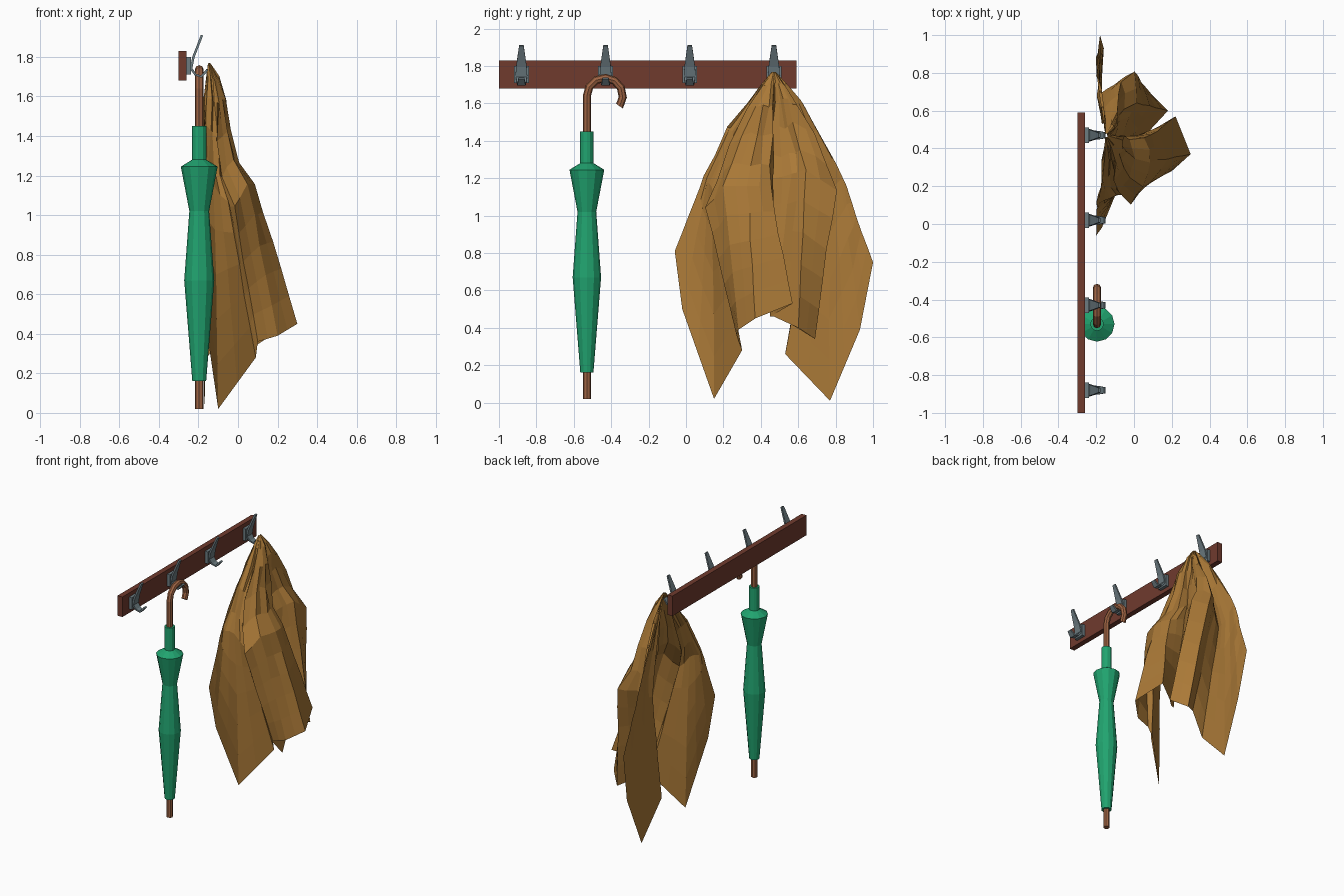
import bpy, bmesh, math, random
from mathutils import Vector

cube = bpy.data.objects.get("Cube")
if cube:
    bpy.data.objects.remove(cube)
random.seed(4)


def material(name, rgb):
    m = bpy.data.materials.new(name)
    m.use_nodes = True
    m.diffuse_color = (*rgb, 1)
    m.node_tree.nodes["Principled BSDF"].inputs["Base Color"].default_value = (*rgb, 1)
    return m


MAHOGANY = material("mahogany", (0.16, 0.043, 0.027))
STEEL = material("steel", (0.15, 0.2, 0.22))
GREEN = material("green_fabric", (0.015, 0.37, 0.16))
WOOD = material("light_wood", (0.34, 0.125, 0.055))
CLOTH = material("ochre_cloth", (0.4, 0.19, 0.038))


def loft(name, rings, mat, solid=True):
    """Skin a list of equal-length point rings; solid ones are closed and capped."""
    bm = bmesh.new()
    rows = [[bm.verts.new(p) for p in ring] for ring in rings]
    n = len(rows[0])
    for a, b in zip(rows, rows[1:]):
        for i in range(n if solid else n - 1):
            j = (i + 1) % n
            bm.faces.new((a[i], a[j], b[j], b[i]))
    if solid:
        bm.faces.new(rows[0])
        bm.faces.new(rows[-1])
        bmesh.ops.recalc_face_normals(bm, faces=bm.faces[:])
    mesh = bpy.data.meshes.new(name)
    bm.to_mesh(mesh)
    bm.free()
    mesh.materials.append(mat)
    ob = bpy.data.objects.new(name, mesh)
    bpy.context.collection.objects.link(ob)
    return ob


def box(name, x, y, z, mat):
    rings = [[(x[0], y[0], h), (x[1], y[0], h), (x[1], y[1], h), (x[0], y[1], h)] for h in z]
    return loft(name, rings, mat)


def strip(name, y, path, mat, thick=0.006):
    """Flat tapered bar following (x, z, half width) points."""
    rings = []
    for i, (x, z, w) in enumerate(path):
        a, b = path[max(i - 1, 0)], path[min(i + 1, len(path) - 1)]
        t = Vector((b[0] - a[0], b[1] - a[1])).normalized() * thick
        rings.append([(x - t.y, y - w, z + t.x), (x - t.y, y + w, z + t.x),
                      (x + t.y, y + w, z - t.x), (x + t.y, y - w, z - t.x)])
    return loft(name, rings, mat)


# Wall board
box("wall_board", (-0.3, -0.26), (-1, 0.59), (1.68, 1.83), MAHOGANY)

# Four coat hooks: plate, long upper prong, short lower prong
for k in range(4):
    y = -0.88 + 0.45 * k
    box(f"hook_plate_{k}", (-0.26, -0.237), (y - 0.04, y + 0.04), (1.71, 1.8), STEEL)
    strip(f"hook_upper_prong_{k}", y,
          [(-0.237, 1.74, 0.032), (-0.225, 1.8, 0.028), (-0.182, 1.91, 0.012)], STEEL)
    strip(f"hook_lower_prong_{k}", y,
          [(-0.24, 1.745, 0.03), (-0.215, 1.71, 0.025), (-0.185, 1.7, 0.022),
           (-0.155, 1.735, 0.016)], STEEL)

# Furled umbrella canopy
UX, UY = -0.196, -0.53


def circle(r, z, n=12):
    return [(UX + r * math.cos(math.tau * i / n), UY + r * math.sin(math.tau * i / n), z)
            for i in range(n)]


profile = [(0.035, 0.16), (0.076, 0.67), (0.05, 1.02), (0.093, 1.245),
           (0.036, 1.28), (0.036, 1.45)]
loft("umbrella_canopy", [circle(r, z) for r, z in profile], GREEN)

# Umbrella shaft and crook handle
R, BEND, TOP = 0.022, 0.096, 1.64
axis = [(UY, 0.02, 0)]
for i in range(8):
    a = math.radians(215 * i / 7)
    axis.append((UY + BEND * (1 - math.cos(a)), TOP + BEND * math.sin(a), a))
rings = []
for y, z, a in axis:
    ring = []
    for i in range(8):
        c, s = R * math.cos(math.tau * i / 8), R * math.sin(math.tau * i / 8)
        ring.append((UX + c, y + s * math.cos(a), z - s * math.sin(a)))
    rings.append(ring)
loft("umbrella_handle", rings, WOOD)

# Hanging cloak: pleat lines run from the peak over the shoulder to the hem
PEAK = Vector((-0.15, 0.47, 1.78))
shoulder = [(-.2, .1, 1.22), (-.19, .11, 1.18), (-.12, .14, 1.15), (-.05, .15, 1.06),
            (-.02, .11, 1.04), (.05, .2, 1.15), (.09, .33, 1.15), (.06, .45, 1.15),
            (-.06, .47, 1.2), (-.03, .56, 1.22), (.02, .64, 1.25), (0, .8, 1.14),
            (-.1, .74, 1.12), (-.19, .68, 1.08), (-.19, .76, 1.1),
            (-.2, .83, 1.2), (-.2, .85, 1.16)]
hem = [(-.2, -.06, .81), (-.17, -.02, .5), (-.1, .15, .02), (.09, .3, .28),
       (.1, .27, .36), (.2, .28, .39), (.3, .37, .45), (.22, .57, .53),
       (.02, .45, .46), (.06, .47, .46), (.18, .6, .4), (.09, .69, .34),
       (-.06, .56, .42), (-.17, .53, .26), (-.17, .77, .01),
       (-.16, .93, .39), (-.18, 1, .75)]


def refine(points):
    """Insert a midpoint between neighbouring pleat lines."""
    out = [Vector(points[0])]
    for a, b in zip(points, points[1:]):
        out += [(Vector(a) + Vector(b)) / 2, Vector(b)]
    return out


def wrinkle(p, amount):
    q = p + Vector([random.uniform(-amount, amount) for _ in range(3)])
    q.x = max(q.x, -0.2)
    return q


upper, lower = refine(shoulder), refine(hem)
rows = []
for t in (0.02, 0.13, 0.3, 0.55, 0.8):
    row = []
    for p in upper:
        q = PEAK.lerp(p, t)
        sag = t * (1 - t)
        q.x += (p.x + 0.2) * 2.6 * sag * (0.4 - t)
        q.y += (p.y - PEAK.y) * 0.4 * sag
        row.append(wrinkle(q, 0.012 * min(1, 3 * t)))
    rows.append(row)
for t in (0, 0.2, 0.4, 0.6, 0.8, 1):
    rows.append([wrinkle(a.lerp(b, t), 0.008 * (1 - t)) for a, b in zip(upper, lower)])
loft("cloak", rows, CLOTH, solid=False)
